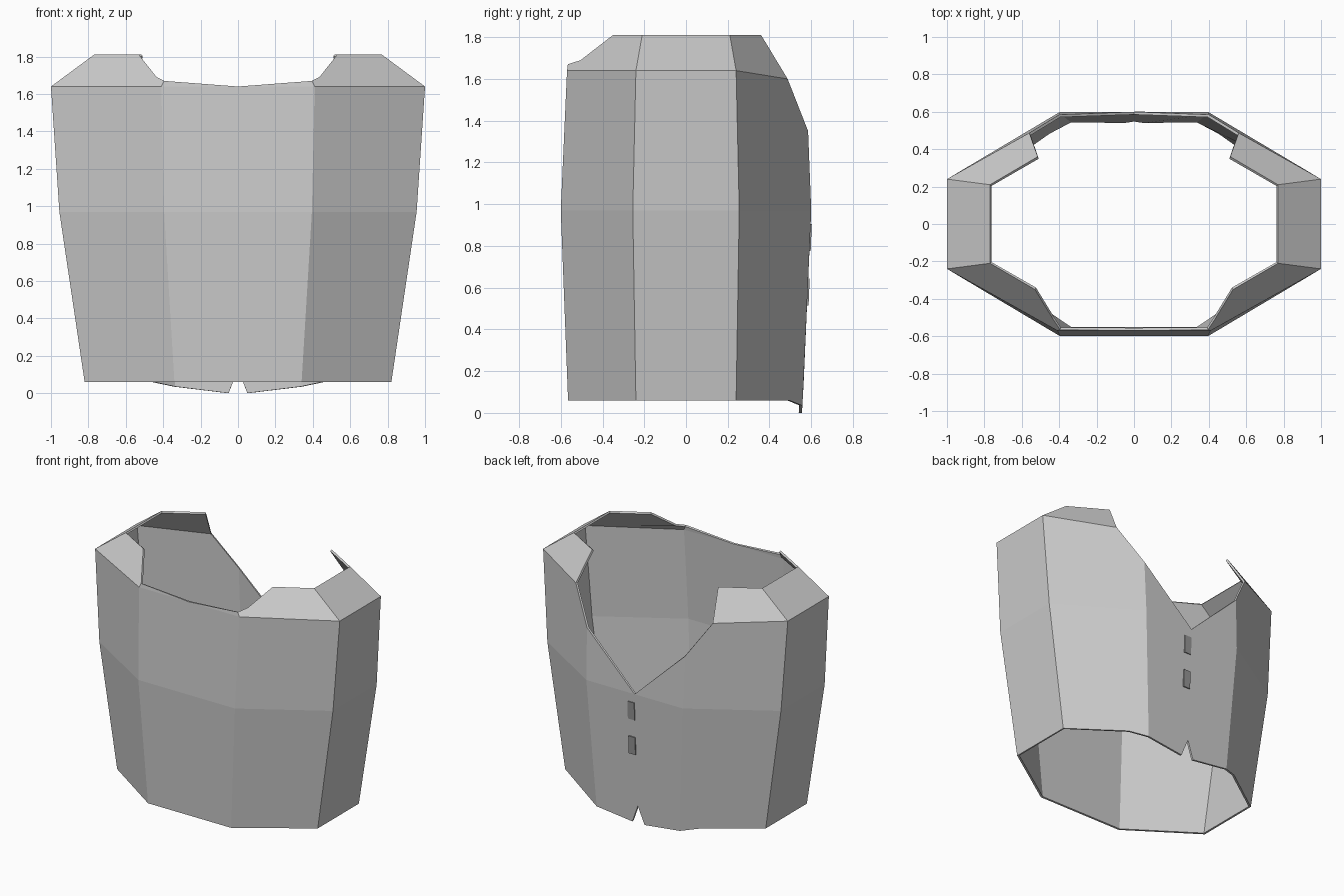
import bpy, bmesh

if "Cube" in bpy.data.objects:
    bpy.data.objects.remove(bpy.data.objects["Cube"])

# Octagonal shell, right half only: columns run front -> side -> back
def ring(z, front_x, front_y, side_x, side_y):
    return [(0, -front_y, z), (front_x, -front_y, z), (side_x, -side_y, z),
            (side_x, side_y, z), (front_x, front_y, z), (0, front_y, z)]

hem = ring(0.06, 0.34, 0.565, 0.82, 0.24)
waist = ring(0.97, 0.395, 0.60, 0.955, 0.255)
chest = ring(1.64, 0.41, 0.57, 1.0, 0.24)

# Dipped back hem with a centre notch
hem_side = (0.46, 0.495, 0.06)
hem[4] = (0.34, 0.558, 0.035)
hem_tip = (0.05, 0.555, 0.0)
notch = (0.0, 0.563, 0.13)

# Shoulder and neckline points
front_neck = [(0.395, -0.566, 1.67), (0.435, -0.505, 1.69), (0.53, -0.35, 1.81)]
shoulder_f, shoulder_b = (0.77, -0.21, 1.81), (0.77, 0.21, 1.81)
back_neck = [(0.515, 0.36, 1.81), (0.56, 0.487, 1.60), (0.40, 0.585, 1.35)]

faces = []
# Body panels below the waist
for i in range(3):
    faces.append([hem[i], hem[i + 1], waist[i + 1], waist[i]])
faces.append([hem[3], hem_side, hem[4], waist[4], waist[3]])
faces.append([hem[4], hem_tip, notch, waist[5], waist[4]])
# Chest panels
for i in range(3):
    faces.append([waist[i], waist[i + 1], chest[i + 1], chest[i]])
faces.append([waist[3], waist[4], back_neck[2], back_neck[1], chest[3]])
faces.append([waist[4], waist[5], back_neck[2]])
# Sloped shoulders and front collar
faces.append([chest[0], chest[1], front_neck[0]])
faces.append([chest[1], chest[2], shoulder_f, front_neck[2], front_neck[1], front_neck[0]])
faces.append([chest[2], chest[3], shoulder_b, shoulder_f])
faces.append([chest[3], back_neck[1], back_neck[0], shoulder_b])

bm = bmesh.new()
verts = {}
for f in faces:
    for p in f:
        if p not in verts:
            verts[p] = bm.verts.new(p)
    bm.faces.new([verts[p] for p in f])
mesh = bpy.data.meshes.new("vest")
bm.to_mesh(mesh)
bm.free()
vest = bpy.data.objects.new("vest", mesh)
bpy.context.collection.objects.link(vest)
mirror = vest.modifiers.new("mirror", 'MIRROR')
mirror.use_clip = True
solid = vest.modifiers.new("thickness", 'SOLIDIFY')
solid.thickness = 0.015
solid.offset = -1

# Dark rectangular buttons under the V neckline
dark = bpy.data.materials.new("dark_grey")
dark.diffuse_color = (0.3, 0.3, 0.3, 1)
dark.use_nodes = True
dark.node_tree.nodes["Principled BSDF"].inputs["Base Color"].default_value = dark.diffuse_color
for n, (z, y) in enumerate([(0.84, 0.594), (0.58, 0.584)]):
    bpy.ops.mesh.primitive_cube_add(size=1, location=(0.03, y, z), rotation=(-0.04, 0, 0))
    button = bpy.context.object
    button.name = f"button_{n + 1}"
    button.scale = (0.055, 0.012, 0.13)
    button.data.materials.append(dark)
